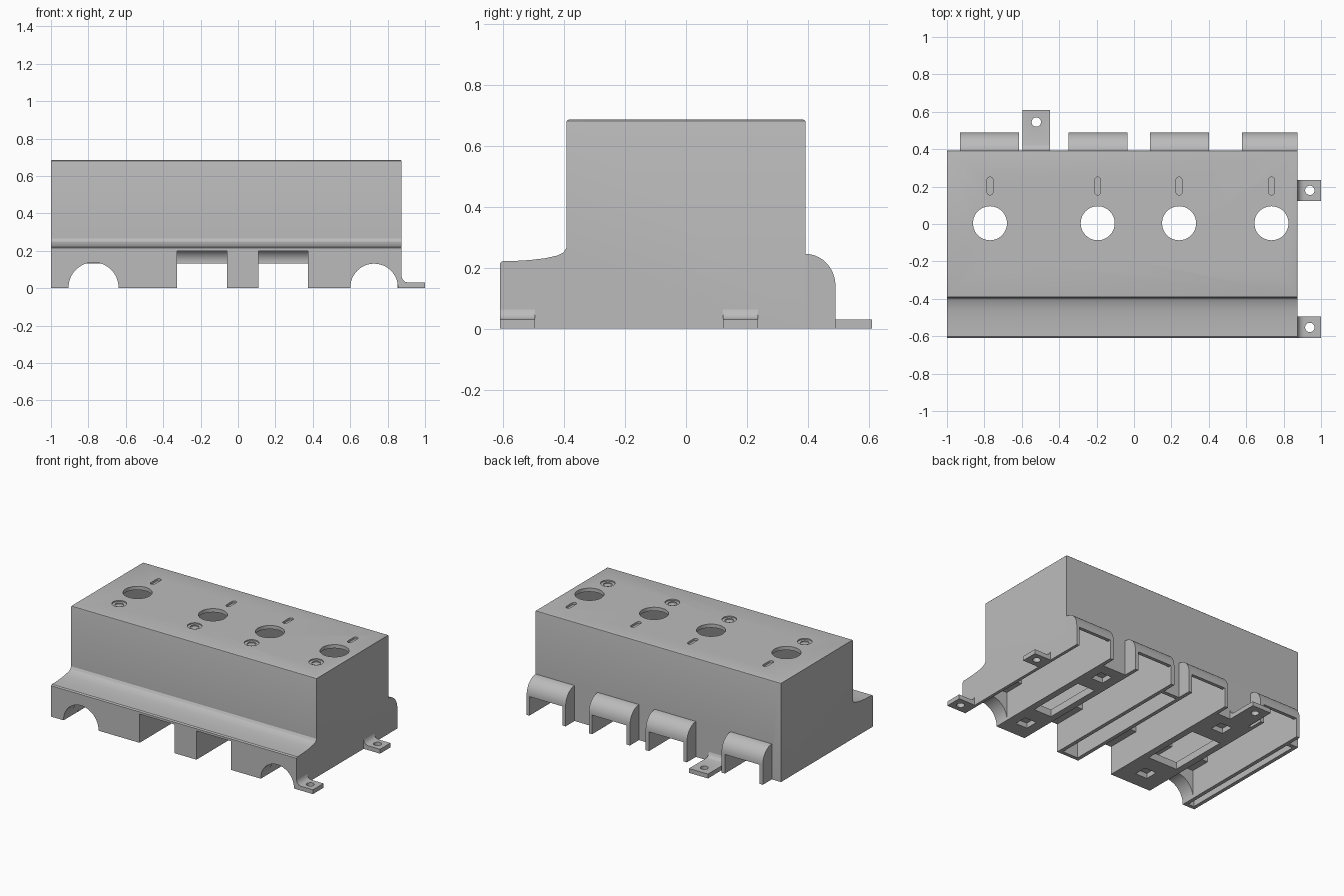
import bpy, bmesh, math
from mathutils import Matrix, Vector

if "Cube" in bpy.data.objects:
    bpy.data.objects.remove(bpy.data.objects["Cube"])

grey = bpy.data.materials.new("light_grey")
grey.diffuse_color = (0.5, 0.5, 0.5, 1)
grey.use_nodes = True
grey.node_tree.nodes["Principled BSDF"].inputs["Base Color"].default_value = grey.diffuse_color


def to_object(name, bm):
    bmesh.ops.recalc_face_normals(bm, faces=bm.faces[:])
    me = bpy.data.meshes.new(name)
    bm.to_mesh(me)
    bm.free()
    me.materials.append(grey)
    ob = bpy.data.objects.new(name, me)
    bpy.context.collection.objects.link(ob)
    return ob


def prism(name, pts, a, b, axis="x", round_top=False):
    """Extrude a (y,z), (x,z) or (x,y) profile along the remaining axis."""
    place = {"x": lambda p, t: (t, p[0], p[1]),
             "y": lambda p, t: (p[0], t, p[1]),
             "z": lambda p, t: (p[0], p[1], t)}[axis]
    bm = bmesh.new()
    face = bm.faces.new([bm.verts.new(place(p, a)) for p in pts])
    ext = bmesh.ops.extrude_face_region(bm, geom=[face])
    shift = Vector(place((0, 0), b - a))
    for v in ext["geom"]:
        if isinstance(v, bmesh.types.BMVert):
            v.co += shift
    bmesh.ops.recalc_face_normals(bm, faces=bm.faces[:])
    if round_top:
        edges = [e for e in bm.edges if all(v.co.z > 0.65 for v in e.verts)]
        bmesh.ops.bevel(bm, geom=edges, offset=0.008, segments=3,
                        profile=0.5, affect='EDGES')
    return to_object(name, bm)


def box(name, x0, x1, y0, y1, z0, z1):
    return prism(name, [(x0, y0), (x1, y0), (x1, y1), (x0, y1)], z0, z1, "z")


def cylinder(name, centre, r, depth, along_y=False):
    bm = bmesh.new()
    m = Matrix.Translation(centre)
    if along_y:
        m = m @ Matrix.Rotation(math.pi / 2, 4, 'X')
    bmesh.ops.create_cone(bm, cap_ends=True, segments=48, radius1=r, radius2=r,
                          depth=depth, matrix=m)
    return to_object(name, bm)


def combine(ob, other, op):
    mod = ob.modifiers.new("combine", 'BOOLEAN')
    mod.operation, mod.solver, mod.object = op, 'EXACT', other
    bpy.context.view_layer.update()
    deps = bpy.context.evaluated_depsgraph_get()
    me = bpy.data.meshes.new_from_object(ob.evaluated_get(deps))
    ob.modifiers.clear()
    ob.data = me
    bpy.data.objects.remove(other)


def cut(ob, cutter):
    combine(ob, cutter, 'DIFFERENCE')


def arc(cy, cz, ry, rz, n=10):
    return [(cy + ry * math.cos(i * math.pi / 2 / n),
             cz + rz * math.sin(i * math.pi / 2 / n)) for i in range(n + 1)]


# Main enclosure with the curved front shelf
enclosure = prism("enclosure", [
    (-0.61, 0), (-0.61, 0.214), (-0.602, 0.221), (-0.56, 0.222), (-0.51, 0.225),
    (-0.46, 0.231), (-0.42, 0.240), (-0.401, 0.250), (-0.392, 0.265),
    (-0.392, 0.685), (0.392, 0.685), (0.392, 0)], -1, 0.875, round_top=True)

# Channels: inner x range, hood x range, arched front or square front
channels = [(-0.905, -0.64, -0.93, -0.615, True),
            (-0.325, -0.06, -0.35, -0.035, False),
            (0.11, 0.375, 0.085, 0.40, False),
            (0.602, 0.854, 0.577, 0.8745, True)]

# Curved rear hoods
for x0, x1, h0, h1, arched in channels:
    hood = prism("hood", [(0.38, 0), (0.49, 0)] + arc(0.392, 0.14, 0.098, 0.105)
                 + [(0.38, 0.245)], h0, h1)
    combine(enclosure, hood, 'UNION')

# Channels running front to back, open below and at the rear
for x0, x1, h0, h1, arched in channels:
    front = -0.51 if arched else -0.7
    profile = [(front, -0.1), (0.6, -0.1), (0.6, 0.132), (0.466, 0.132)]
    profile += arc(0.392, 0.14, 0.074, 0.07)
    profile += [(0.367, 0.21), (0.367, 0.66), (-0.367, 0.66),
                (-0.367, 0.198), (front, 0.198)]
    cut(enclosure, prism("channel", profile, x0, x1))
    if arched:
        cut(enclosure, cylinder("arch", ((x0 + x1) / 2, -0.6, 0.004),
                                (x1 - x0) / 2 + 0.001, 0.3, True))

# Hollows between the channels: narrow ones open below, wide ones floored
for x0, x1, floor in [(-0.975, -0.931, -0.1), (-0.034, 0.084, -0.1),
                      (-0.614, -0.351, 0.05), (0.401, 0.576, 0.05)]:
    cut(enclosure, prism("hollow", [
        (-0.585, floor), (0.365, floor), (0.365, 0.659), (-0.366, 0.659),
        (-0.366, 0.197), (-0.585, 0.197)], x0, x1))
    if floor > 0:
        xm = (x0 + x1) / 2
        cut(enclosure, box("floor_window", x0 + 0.02, x1 - 0.02, -0.3, 0.12, -0.1, 0.1))
        for y in (-0.46, 0.27):
            cut(enclosure, box("pocket", xm - 0.045, xm + 0.045,
                               y - 0.045, y + 0.045, -0.1, 0.035))

# Top openings: large hole, marker slot and stepped round recess
for x in (-0.77, -0.194, 0.241, 0.735):
    cut(enclosure, cylinder("round_hole", (x, 0.004, 0.7), 0.091, 0.2))
    pts = []
    for cy, a0 in ((0.235, 0), (0.171, math.pi)):
        pts += [(x + 0.016 * math.cos(a0 + i * math.pi / 8),
                 cy + 0.016 * math.sin(a0 + i * math.pi / 8)) for i in range(9)]
    cut(enclosure, prism("marker_slot", pts, 0.67, 0.75, "z"))
    cut(enclosure, cylinder("recess", (x, -0.196, 0.73), 0.046, 0.106))
    cut(enclosure, cylinder("recess_step", (x, -0.196, 0.72), 0.028, 0.1))

# Mounting tabs with filleted roots and screw holes
tabs = []
side = [(0.866, 0), (1, 0), (1, 0.03), (0.908, 0.03), (0.891, 0.035),
        (0.88, 0.046), (0.875, 0.062), (0.866, 0.062)]
for name, y0, y1, hy in [("side_tab_front", -0.61, -0.495, -0.553),
                         ("side_tab_rear", 0.122, 0.236, 0.18)]:
    tab = prism(name, side, y0, y1, "y")
    cut(tab, cylinder("screw_hole", (0.94, hy, 0), 0.025, 0.2))
    tabs.append(tab)
rear = [(0.38, 0), (0.61, 0), (0.61, 0.03), (0.425, 0.03), (0.408, 0.035),
        (0.397, 0.046), (0.392, 0.062), (0.38, 0.062)]
tab = prism("rear_tab", rear, -0.595, -0.45)
cut(tab, cylinder("screw_hole", (-0.522, 0.545, 0), 0.025, 0.2))
tabs.append(tab)

# Smooth curves, crisp edges
for ob in [enclosure] + tabs:
    ob.data.shade_smooth()
    ob.data.set_sharp_from_angle(angle=math.radians(30))
